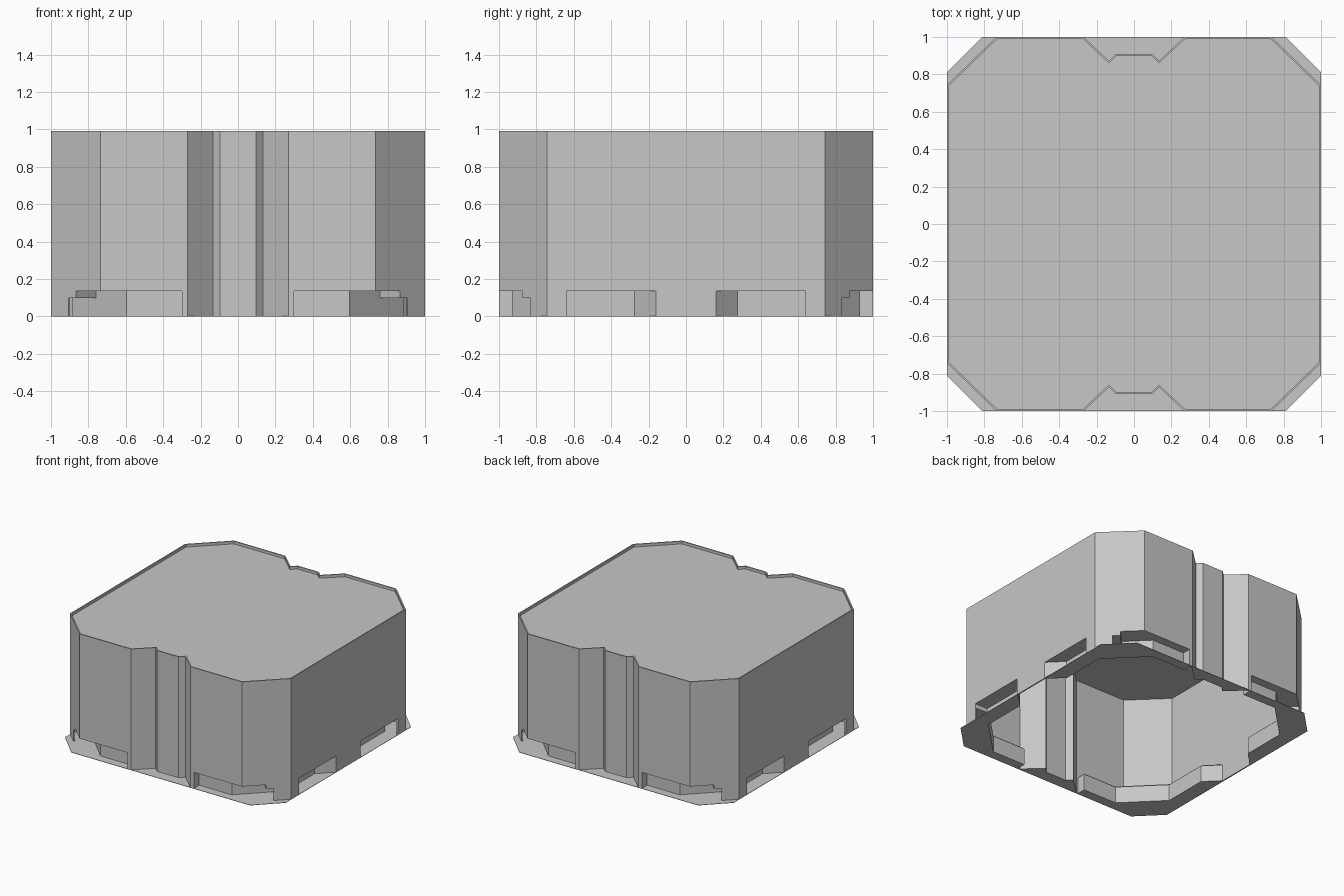
import bpy
import bmesh
from mathutils import Vector

cube = bpy.data.objects.get("Cube")
if cube:
    bpy.data.objects.remove(cube, do_unlink=True)

grey = bpy.data.materials.new("plain_grey")
grey.use_nodes = True
grey.diffuse_color = (0.57, 0.57, 0.57, 1)
grey.node_tree.nodes["Principled BSDF"].inputs["Base Color"].default_value = grey.diffuse_color

WALL = 0.01       # sheet thickness
TOP = 0.992       # rim height
POCKET = 0.135    # pocket ceiling
STEP = 0.1        # lower ceiling behind the corner posts


def full_loop(quarter):
    """Mirror a clockwise quarter outline into a closed loop."""
    back = quarter[::-1]
    return (quarter + [(x, -y) for x, y in back]
            + [(-x, -y) for x, y in quarter] + [(-x, y) for x, y in back])


def inset(path, dist, closed=True):
    """Offset a clockwise path inward with mitred corners."""
    pts = [Vector(p) for p in path]
    n = len(pts)

    def normal(i):
        d = (pts[(i + 1) % n] - pts[i % n]).normalized()
        return Vector((d.y, -d.x))

    result = []
    for i, p in enumerate(pts):
        a, b = normal(i - 1), normal(i)
        if not closed:
            a = b if i == 0 else a
            b = a if i == n - 1 else b
        result.append(tuple(p + (a + b) * dist / (1 + a.dot(b))))
    return result


def finish(name, bm):
    bmesh.ops.recalc_face_normals(bm, faces=bm.faces)
    mesh = bpy.data.meshes.new(name)
    bm.to_mesh(mesh)
    bm.free()
    mesh.materials.append(grey)
    obj = bpy.data.objects.new(name, mesh)
    bpy.context.collection.objects.link(obj)
    return obj


def prism(name, outline, z0, z1, mirrored=False):
    bm = bmesh.new()
    face = bm.faces.new([bm.verts.new((x, y, z0)) for x, y in outline])
    top = bmesh.ops.extrude_face_region(bm, geom=[face], use_keep_orig=True)
    verts = [v for v in top["geom"] if isinstance(v, bmesh.types.BMVert)]
    bmesh.ops.translate(bm, verts=verts, vec=(0, 0, z1 - z0))
    obj = finish(name, bm)
    if mirrored:
        mod = obj.modifiers.new("four_corners", "MIRROR")
        mod.use_axis = (True, True, False)
        mod.use_mirror_merge = False
    return obj


def ring(name, outer, inner, z0, z1):
    bm = bmesh.new()
    loops = [[bm.verts.new((x, y, z)) for x, y in pts]
             for pts, z in ((outer, z0), (outer, z1), (inner, z1), (inner, z0))]
    n = len(outer)
    for a, b in zip(loops, loops[1:] + loops[:1]):
        for i in range(n):
            j = (i + 1) % n
            bm.faces.new((a[i], a[j], b[j], b[i]))
    return finish(name, bm)


def cut(obj, cutter):
    mod = obj.modifiers.new(cutter.name, "BOOLEAN")
    mod.operation = "DIFFERENCE"
    mod.solver = "EXACT"
    mod.object = cutter
    cutter.hide_render = True
    cutter.hide_set(True)


# Outer wall with a raised-centre groove front and back
groove = [(0.096, 0.91), (0.134, 0.873), (0.27, 1)]
outline = full_loop(groove + [(0.735, 1), (1, 0.743)])
inner = inset(outline, WALL)
wall = ring("outer_wall", outline, inner, 0, TOP)

# Pocket openings around the foot of the wall
back_a, back_b = (0.595, 0.93), (0.885, 0.64)
end_in, end_out = (0.76, 0.765), (0.865, 0.874)
cut(wall, prism("corner_pocket_cutter",
                [(0.3, 0.93), (0.3, 1.1), (1.085, 1.1), end_in, back_a],
                -0.1, POCKET, True))
cut(wall, prism("corner_step_cutter",
                [(0.3, 0.93), (0.3, 1.1), (1.17, 1.1), (0.8, 0.725), back_a],
                -0.1, STEP, True))
cut(wall, prism("side_pocket_cutter",
                [(0.885, 0.275), (1, 0.16), (1.1, 0.16), (1.1, 0.64), back_b],
                -0.1, POCKET, True))

# Recessed lid
prism("top_panel", inner, TOP - 0.03, TOP - 0.022)

# Inner pocket walls and ceilings
liner = [(0.3, 0.998), (0.3, 0.93), back_a, back_b, (0.885, 0.275), (0.998, 0.162)]
prism("pocket_liner", liner + inset(liner, WALL, False)[::-1], 0, POCKET, True)
prism("corner_pocket_ceiling",
      [(0.3, 0.995), (0.735, 0.995), end_out, end_in, back_a, (0.3, 0.93)],
      POCKET, POCKET + WALL, True)
prism("side_pocket_ceiling",
      [(0.995, 0.64), (0.995, 0.165), (0.885, 0.275), back_b],
      POCKET, POCKET + WALL, True)
prism("post_block", [end_out, (0.995, 0.743), (0.995, 0.64), back_b, end_in],
      STEP, POCKET + WALL, True)

# Thin base flange, open in the middle
flange = prism("base_flange", full_loop([(0.81, 1), (1, 0.81)]), 0, 0.003)
opening = full_loop(groove + liner)
opening = full_loop(groove + [(0.3, 1)] + liner[1:-1] + [(1, 0.16)])
cut(flange, prism("opening_cutter", inset(opening, WALL), -0.1, 0.1))
